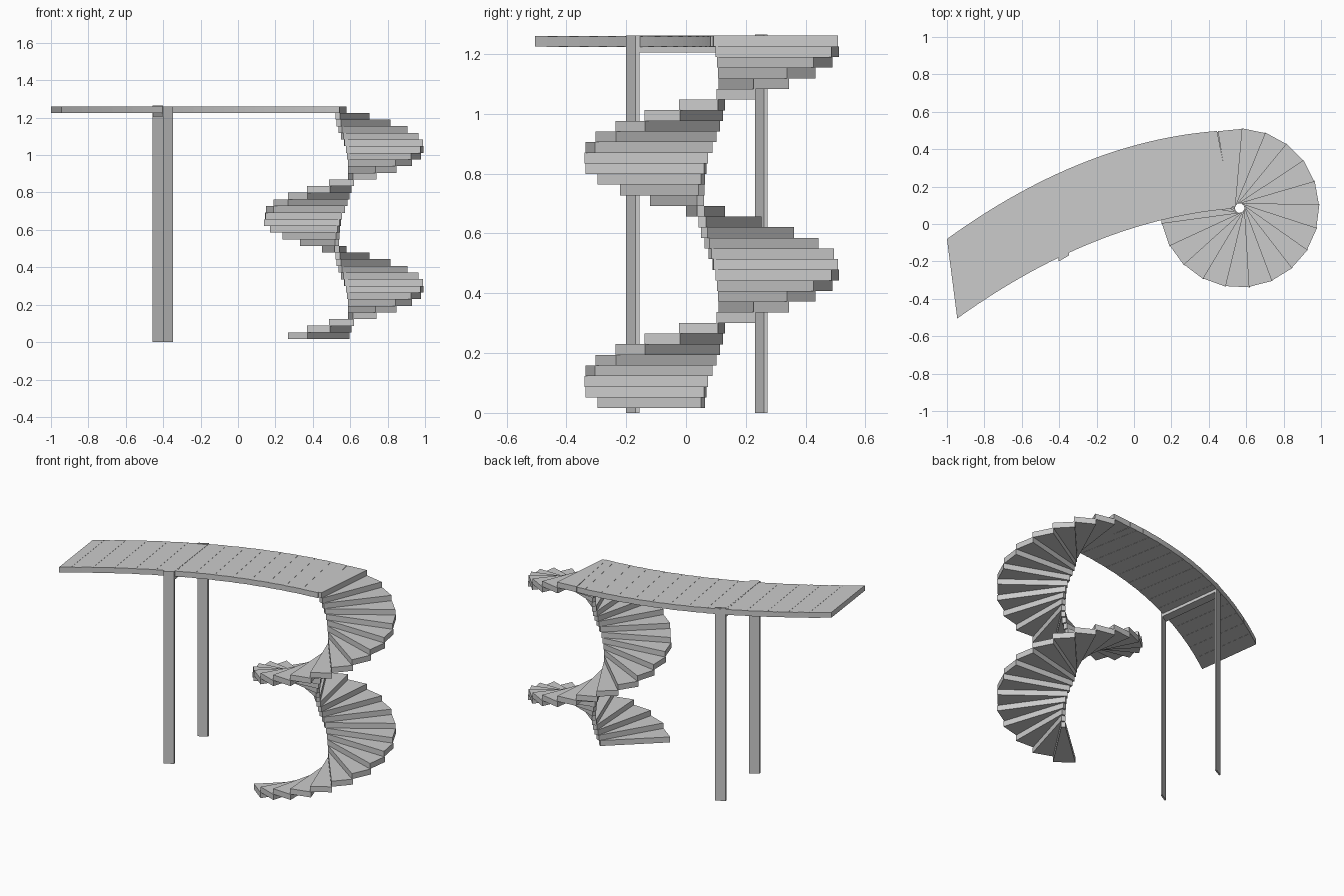
import bpy
from math import cos, sin, radians
from mathutils import Vector

if "Cube" in bpy.data.objects:
    bpy.data.objects.remove(bpy.data.objects["Cube"])


def slab(name, corners, z0, z1):
    """Vertical prism over a counter-clockwise quad."""
    n = len(corners)
    verts = [(c[0], c[1], z0) for c in corners] + [(c[0], c[1], z1) for c in corners]
    faces = [tuple(reversed(range(n))), tuple(range(n, 2 * n))]
    faces += [(i, (i + 1) % n, n + (i + 1) % n, n + i) for i in range(n)]
    me = bpy.data.meshes.new(name)
    me.from_pydata(verts, [], faces)
    ob = bpy.data.objects.new(name, me)
    bpy.context.collection.objects.link(ob)
    return ob


# Spiral staircase: tapered treads winding counter-clockwise
CENTRE = Vector((0.565, 0.085))
STEPS, PITCH, THICK = 35, 360 / 21, 0.036
RISE = (1.225 - 0.016) / (STEPS - 1)
for i in range(STEPS):
    start = 225.2 + PITCH * i
    mid = radians(start + 8.9)
    radial = Vector((cos(mid), sin(mid)))
    tangent = Vector((-sin(mid), cos(mid)))

    def rim(angle, r):
        return CENTRE + r * Vector((cos(radians(angle)), sin(radians(angle))))

    inner_a = CENTRE + 0.010 * radial + 0.022 * tangent
    inner_b = CENTRE + 0.010 * radial + 0.047 * tangent
    z = 0.016 + RISE * i
    slab(f"stair_tread_{i + 1:02d}",
         [inner_a, rim(start, 0.424), rim(start + 17.8, 0.427), inner_b], z, z + THICK)


# Curved deck: far edge is a parabola, near edge is offset from it
def far_edge(t):
    x = -1 + 1.44 * t
    return Vector((x, -0.08 + 0.6 * (x + 1) - 0.224 * (x + 1) * (x + 0.45)))


def near_edge(t):
    return far_edge(t) + Vector((0.055, -0.425)).lerp(Vector((0.08, -0.415)), t)


PLANKS = 27
for i in range(PLANKS):
    a = i / PLANKS
    b = (i + 1.08) / PLANKS
    drop = 0.001 * (i % 2)
    slab(f"deck_plank_{i + 1:02d}",
         [near_edge(a), near_edge(b), far_edge(b), far_edge(a)], 1.225 - drop, 1.26 - drop)

# Cross beam under the deck
n0, n1 = Vector((-0.402, -0.200)), Vector((-0.347, -0.168))
f0, f1 = Vector((-0.457, 0.243)), Vector((-0.402, 0.272))
slab("cross_beam", [n0, n1, f1, f0], 1.205, 1.261)

# Thin posts following the deck edges
depth = Vector((0, 0.012))
slab("near_post", [n0, n1, n1 + depth, n0 + depth], 0, 1.247)
slab("far_post", [f0 - depth, f1 - depth, f1, f0], 0, 1.265)
